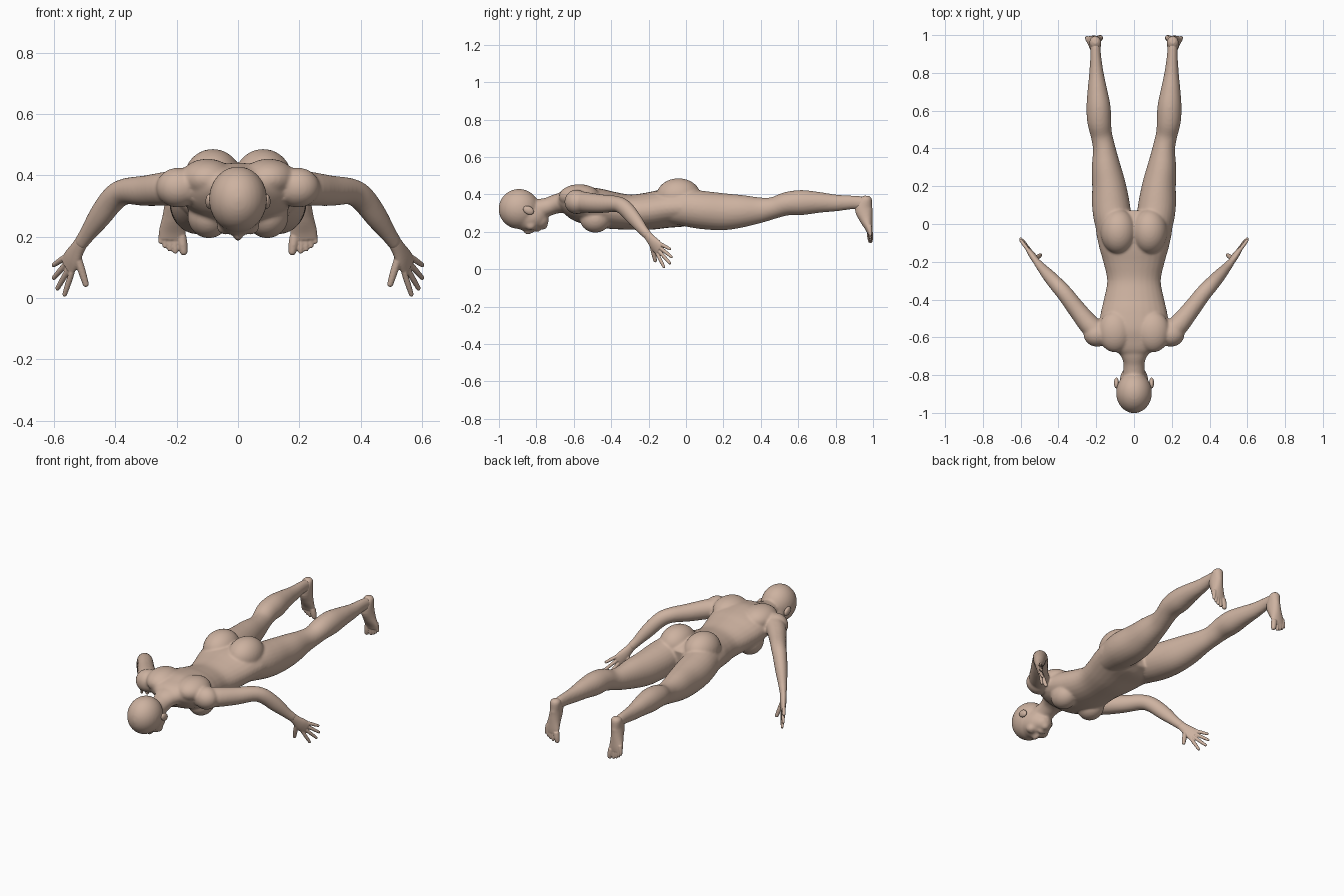
import bpy, bmesh, math
from mathutils import Vector, Matrix

cube = bpy.data.objects.get("Cube")
if cube:
    bpy.data.objects.remove(cube, do_unlink=True)

skin = bpy.data.materials.new("skin")
skin.use_nodes = True
color = (0.61, 0.445, 0.352, 1)
skin.diffuse_color = color
skin.node_tree.nodes["Principled BSDF"].inputs["Base Color"].default_value = color
SIDES = 28


def spline(a, b, c, d, t):
    """Smooth in-between value of b and c."""
    return b + 0.5 * t * (c - a + t * (2 * a - 5 * b + 4 * c - d + t * (3 * (b - c) + d - a)))


def tube(bm, rows, hint=(1, 0, 0), steps=4):
    """Loft ellipses (x, y, z, half width along hint, half depth)."""
    pts = []
    for i in range(len(rows) - 1):
        quad = [rows[max(i - 1, 0)], rows[i], rows[i + 1], rows[min(i + 2, len(rows) - 1)]]
        for k in range(steps):
            pts.append([spline(*v, k / steps) for v in zip(*quad)])
    pts.append(list(rows[-1]))
    rings = []
    for i, p in enumerate(pts):
        tangent = (Vector(pts[min(i + 1, len(pts) - 1)][:3]) - Vector(pts[max(i - 1, 0)][:3])).normalized()
        side = Vector(hint)
        side = (side - tangent * side.dot(tangent)).normalized()
        up = side.cross(tangent)
        ring = []
        for k in range(SIDES):
            a = math.tau * k / SIDES
            ring.append(bm.verts.new(Vector(p[:3]) + side * p[3] * math.cos(a) + up * p[4] * math.sin(a)))
        rings.append(ring)
    for r, s in zip(rings, rings[1:]):
        for k in range(SIDES):
            n = (k + 1) % SIDES
            bm.faces.new((r[k], r[n], s[n], s[k]))
    bm.faces.new(rings[0][::-1])
    bm.faces.new(rings[-1])


def ball(bm, center, radii, tilt=0):
    m = Matrix.Translation(center) @ Matrix.Rotation(tilt, 4, "X") @ Matrix.Diagonal((*radii, 1))
    bmesh.ops.create_uvsphere(bm, u_segments=28, v_segments=18, radius=1, matrix=m)


def digit(bm, base, tip, r):
    """Finger or toe with a rounded tip."""
    base, tip = Vector(base), Vector(tip)
    mid = base.lerp(tip, 0.55)
    tube(bm, [(*base, r, r), (*mid, r, r), (*tip, r * 0.8, r * 0.8)], (1, 0.3, 0.2))
    ball(bm, tip, (r * 0.8,) * 3)


def finish(bm, name, voxel, smooth):
    """Mirror to the other side, fuse the pieces and smooth the joins."""
    bmesh.ops.recalc_face_normals(bm, faces=bm.faces)
    mesh = bpy.data.meshes.new(name)
    bm.to_mesh(mesh)
    bm.free()
    mesh.materials.append(skin)
    ob = bpy.data.objects.new(name, mesh)
    bpy.context.collection.objects.link(ob)
    mirror = ob.modifiers.new("Mirror", "MIRROR")
    mirror.use_mirror_merge = False
    fuse = ob.modifiers.new("Fuse", "REMESH")
    fuse.mode = "VOXEL"
    fuse.voxel_size = voxel
    fuse.use_smooth_shade = True
    soft = ob.modifiers.new("Soften", "SMOOTH")
    soft.factor = 0.5
    soft.iterations = smooth


# Torso and neck, running from head to hips
bm = bmesh.new()
torso = [(-.69, .365, .07, .035), (-.65, .365, .14, .06), (-.58, .35, .185, .093),
         (-.48, .33, .178, .103), (-.4, .315, .16, .1), (-.3, .305, .142, .094),
         (-.2, .31, .163, .1), (-.1, .325, .19, .104), (0, .33, .2, .1), (.065, .325, .13, .07)]
tube(bm, [(0, *row) for row in torso])
tube(bm, [(0, -.82, .31, .06, .06), (0, -.74, .333, .056, .05),
          (0, -.69, .35, .075, .052), (0, -.62, .36, .13, .06)])
ball(bm, (.1, -.57, .388), (.09, .11, .066))     # shoulder blade
ball(bm, (.095, -.485, .268), (.07, .082, .073))  # breast
ball(bm, (.082, -.04, .388), (.095, .12, .098))   # buttock

# Leg
tube(bm, [(.105, -.08, .33, .08, .085), (.113, .02, .325, .098, .1), (.122, .1, .315, .1, .102),
          (.132, .2, .307, .09, .099), (.147, .3, .31, .077, .087), (.158, .4, .316, .06, .068),
          (.172, .47, .328, .057, .058), (.184, .54, .35, .063, .063), (.188, .62, .356, .064, .067),
          (.194, .71, .357, .052, .056), (.199, .8, .354, .038, .045), (.203, .9, .357, .028, .036),
          (.205, .96, .35, .028, .038)])

# Arm, from shoulder through elbow to wrist
ball(bm, (.195, -.585, .36), (.072, .065, .065))
tube(bm, [(.14, -.6, .365, .055, .055), (.22, -.55, .358, .056, .056), (.3, -.455, .35, .05, .048),
          (.365, -.37, .348, .043, .043), (.405, -.325, .325, .043, .04), (.45, -.275, .267, .04, .034),
          (.49, -.23, .21, .029, .025), (.515, -.2, .175, .026, .02)], (.3, .3, 1))

# Head, face down
ball(bm, (0, -.893, .322), (.095, .109, .107))
ball(bm, (0, -.84, .28), (.077, .1, .077))
ball(bm, (0, -.79, .26), (.055, .056, .048))
ball(bm, (0, -.765, .235), (.027, .025, .024))    # chin
ball(bm, (.042, -.83, .235), (.028, .03, .028))   # cheek
ball(bm, (0, -.838, .207), (.016, .032, .02), .25)  # nose
ball(bm, (0, -.793, .213), (.028, .014, .014))    # lips
finish(bm, "body", .0065, 10)

# Ears
bm = bmesh.new()
ball(bm, (.093, -.842, .315), (.013, .031, .022), -.5)
finish(bm, "ears", .003, 3)

# Feet with toes pointing down
bm = bmesh.new()
tube(bm, [(.205, .968, .392, .013, .014), (.205, .965, .375, .029, .031), (.206, .95, .325, .031, .047),
          (.21, .962, .27, .035, .036), (.214, .977, .22, .043, .021), (.215, .983, .192, .043, .013)])
toes = [(.177, .152, .016), (.204, .153, .011), (.222, .16, .0105), (.238, .17, .01), (.252, .184, .01)]
for x, z, r in toes:
    digit(bm, (x * .8 + .043, .983, z + .05), (x, .986, z), r)
finish(bm, "feet", .0035, 4)

# Hands with spread fingers
bm = bmesh.new()
spread = Vector((.04, .035, .1)).normalized()
tube(bm, [(.505, -.212, .19, .024, .018), (.522, -.19, .162, .027, .018),
          (.54, -.163, .13, .036, .017), (.556, -.14, .104, .037, .012)], spread)
tips = [(.565, -.118, .012), (.588, -.086, .032), (.6, -.078, .066), (.6, -.086, .108)]
for i, tip in enumerate(tips):
    base = Vector((.551, -.146, .11)) + spread * (i - 1.5) * .019
    digit(bm, base, tip, .0095)
digit(bm, (.525, -.185, .14), (.496, -.165, .046), .0125)  # thumb
finish(bm, "hands", .0032, 3)
